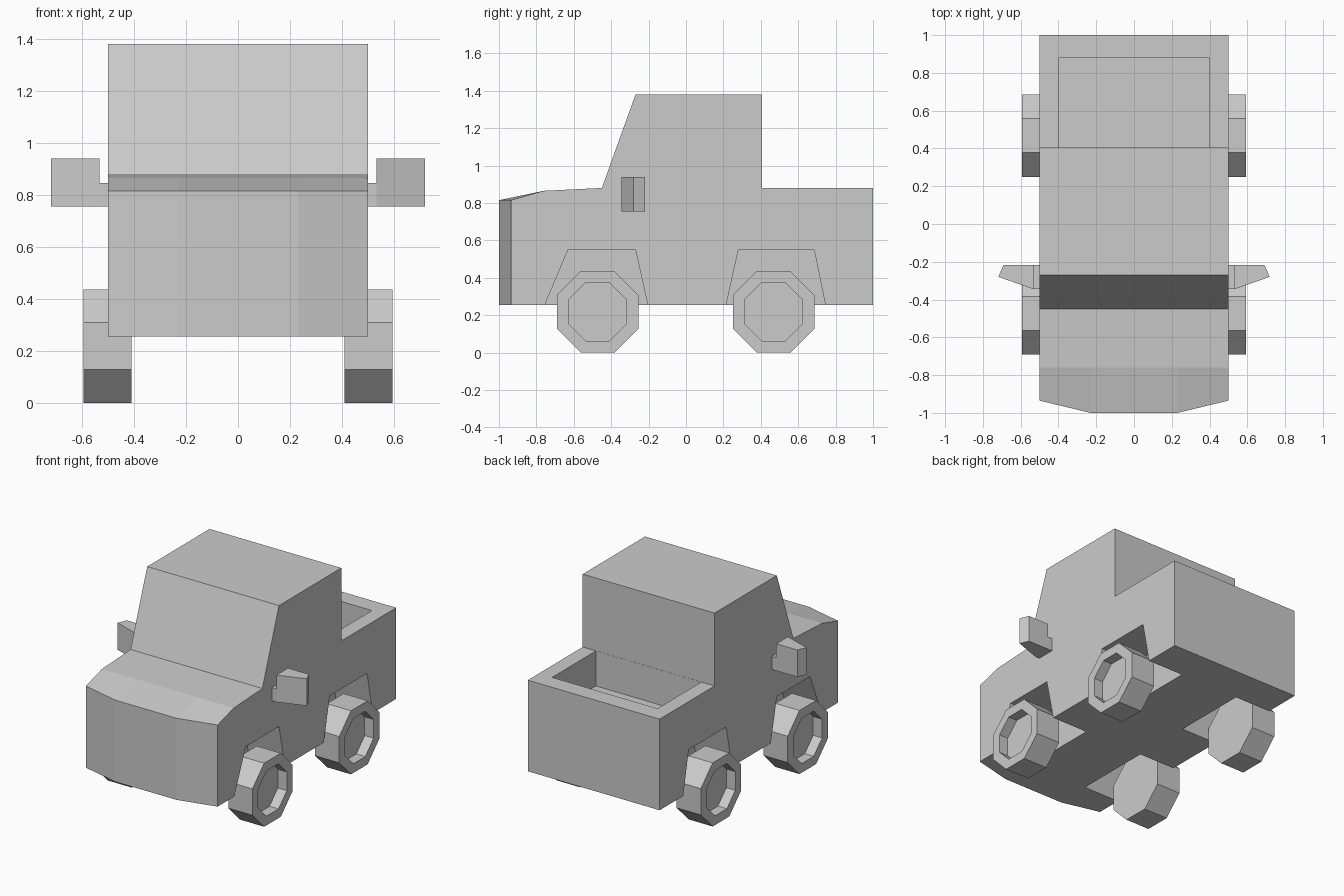
import bpy, bmesh, math
from mathutils import Matrix

cube = bpy.data.objects.get("Cube")
if cube:
    bpy.data.objects.remove(cube)

grey = bpy.data.materials.new("plain grey")
grey.use_nodes = True
colour = (0.6, 0.6, 0.6, 1)
grey.diffuse_color = colour
grey.node_tree.nodes["Principled BSDF"].inputs["Base Color"].default_value = colour


def make_object(name, bm):
    bmesh.ops.recalc_face_normals(bm, faces=bm.faces)
    mesh = bpy.data.meshes.new(name)
    bm.to_mesh(mesh)
    bm.free()
    mesh.materials.append(grey)
    obj = bpy.data.objects.new(name, mesh)
    bpy.context.collection.objects.link(obj)
    return obj


def prism(bm, points, low, high, place):
    """Extrude a 2D outline from low to high; place maps (u, v, depth) to xyz."""
    ends = [[bm.verts.new(place(u, v, d)) for u, v in points] for d in (low, high)]
    for ring in ends:
        bm.faces.new(ring)
    count = len(points)
    for i in range(count):
        j = (i + 1) % count
        bm.faces.new((ends[0][i], ends[0][j], ends[1][j], ends[1][i]))


def side_outline(u, v, d):
    return (d, u, v)


def plan_outline(u, v, d):
    return (u, v, d)


# Body: side profile swept across the width, with a faceted nose
half, nose = 0.5, 0.23
floor, rim, cab_back = 0.255, 0.88, 0.405
profile = [(-1, floor), (-1, 0.815), (-0.76, 0.865), (-0.45, rim), (-0.27, 1.38),
           (cab_back, 1.38), (cab_back, rim), (1, rim), (1, floor)]
bm = bmesh.new()
columns = []
for x in (-half, -nose, nose, half):
    corner_y = -0.935 if abs(x) == half else -1
    columns.append([bm.verts.new((x, max(y, corner_y), z)) for y, z in profile])
for a, b in zip(columns, columns[1:]):
    for i in range(len(profile)):
        j = (i + 1) % len(profile)
        bm.faces.new((a[i], a[j], b[j], b[i]))
bm.faces.new(columns[0])
bm.faces.new(columns[-1])
bmesh.ops.dissolve_limit(bm, angle_limit=0.01, verts=bm.verts, edges=bm.edges)
body = make_object("truck_body", bm)


def cut(name, points, low, high, place):
    bm = bmesh.new()
    prism(bm, points, low, high, place)
    cutter = make_object(name, bm)
    cutter.hide_render = True
    cutter.hide_viewport = True
    mod = body.modifiers.new(name, "BOOLEAN")
    mod.operation = "DIFFERENCE"
    mod.solver = "EXACT"
    mod.object = cutter
    return cutter


# Load bed and wheel wells
front_arch = [(-0.772, 0.215), (-0.63, 0.55), (-0.27, 0.55), (-0.196, 0.215)]
rear_arch = [(0.206, 0.215), (0.28, 0.55), (0.685, 0.55), (0.753, 0.215)]
cutters = [cut("bed_cutter", [(-0.4, 0.406), (0.4, 0.406), (0.4, 0.88), (-0.4, 0.88)],
               0.64, 1.1, plan_outline)]
for side, sign in (("left", 1), ("right", -1)):
    for end, arch in (("front", front_arch), ("rear", rear_arch)):
        cutters.append(cut(f"{end}_{side}_well_cutter", arch,
                           sign * 0.225, sign * 0.7, side_outline))

# Bake the cuts, then drop the cutters
graph = bpy.context.evaluated_depsgraph_get()
baked = bpy.data.meshes.new_from_object(body.evaluated_get(graph))
body.modifiers.clear()
body.data = baked
for cutter in cutters:
    bpy.data.objects.remove(cutter)


# Wheels: eight-sided drums with a recessed hub on the outer face
def wheel(name, sign, y):
    rings = [(0.236, 0.41), (0.236, 0.593), (0.168, 0.593), (0.168, 0.525)]
    bm = bmesh.new()
    loops = []
    for radius, x in rings:
        angles = [math.pi / 8 + k * math.pi / 4 for k in range(8)]
        loops.append([bm.verts.new((sign * x, y + radius * math.cos(t),
                                    0.218 + radius * math.sin(t))) for t in angles])
    for a, b in zip(loops, loops[1:]):
        for i in range(8):
            j = (i + 1) % 8
            bm.faces.new((a[i], a[j], b[j], b[i]))
    bm.faces.new(loops[0])
    bm.faces.new(loops[-1])
    make_object(name, bm)


# Door mirrors: angled housing on a short arm
def mirror(name, sign):
    housing = [(0.532, -0.345), (0.718, -0.28), (0.692, -0.218), (0.532, -0.218)]
    arm = [(0.49, -0.345), (0.532, -0.345), (0.532, -0.218), (0.49, -0.218)]
    bm = bmesh.new()
    prism(bm, housing, 0.755, 0.94, plan_outline)
    prism(bm, arm, 0.755, 0.845, plan_outline)
    bmesh.ops.transform(bm, matrix=Matrix.Scale(sign, 4, (1, 0, 0)), verts=bm.verts)
    make_object(name, bm)


for side, sign in (("left", 1), ("right", -1)):
    wheel(f"front_{side}_wheel", sign, -0.473)
    wheel(f"rear_{side}_wheel", sign, 0.468)
    mirror(f"{side}_door_mirror", sign)
